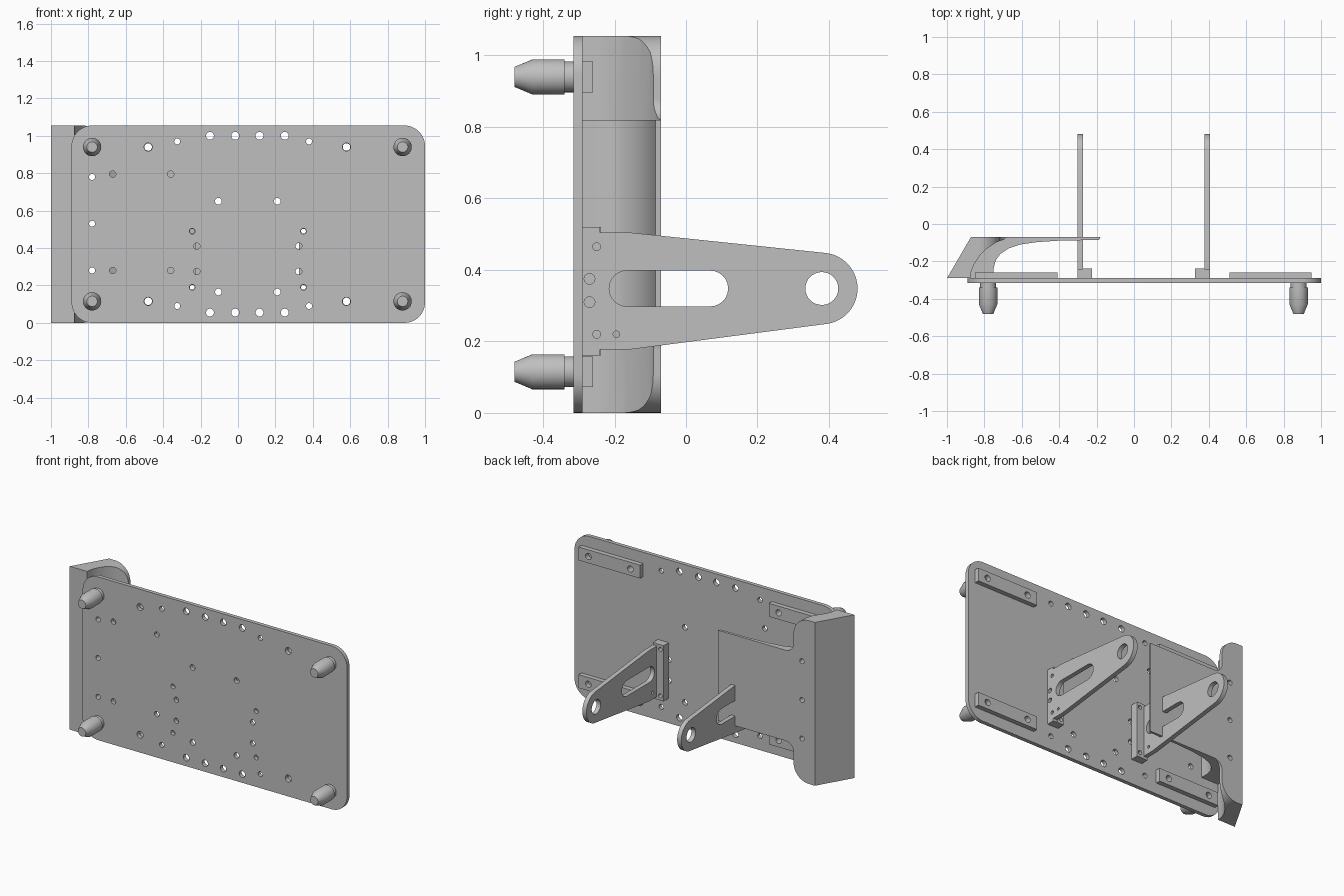
import bpy, bmesh
from math import sin, cos, radians, pi

cube = bpy.data.objects.get("Cube")
if cube:
    bpy.data.objects.remove(cube, do_unlink=True)

grey = bpy.data.materials.new("machined_grey")
grey.use_nodes = True
grey.diffuse_color = (0.52, 0.52, 0.52, 1)
grey.node_tree.nodes["Principled BSDF"].inputs["Base Color"].default_value = grey.diffuse_color


def arc(cx, cy, r, start, end, n=12):
    """Points on a circular arc, angles in degrees."""
    angles = [radians(start + (end - start) * i / n) for i in range(n + 1)]
    return [(cx + r * cos(a), cy + r * sin(a)) for a in angles]


def circle(cx, cy, r, n=24):
    return arc(cx, cy, r, 0, 360, n)[:-1]


def box(x0, y0, x1, y1):
    return [(x0, y0), (x1, y0), (x1, y1), (x0, y1)]


def finish(name, mesh):
    """Weld, fix normals, shade and colour a mesh, then add its object."""
    bm = bmesh.new()
    bm.from_mesh(mesh)
    bmesh.ops.remove_doubles(bm, verts=bm.verts, dist=1e-5)
    bmesh.ops.recalc_face_normals(bm, faces=bm.faces)
    for f in bm.faces:
        f.smooth = True
        f.material_index = 0
    bm.to_mesh(mesh)
    bm.free()
    mesh.set_sharp_from_angle(angle=radians(30))
    mesh.materials.clear()
    mesh.materials.append(grey)
    mesh.name = name
    ob = bpy.data.objects.new(name, mesh)
    bpy.context.collection.objects.link(ob)
    return ob


def sheet(name, outline, holes, axis, lo, hi):
    """Extrude a flat outline with holes along an axis, from lo to hi."""
    cu = bpy.data.curves.new(name, "CURVE")
    cu.dimensions = "2D"
    cu.fill_mode = "BOTH"
    cu.extrude = (hi - lo) / 2
    for loop in [outline] + holes:
        sp = cu.splines.new("POLY")
        sp.points.add(len(loop) - 1)
        for p, (a, b) in zip(sp.points, loop):
            p.co = (a, b, 0, 1)
        sp.use_cyclic_u = True
    tmp = bpy.data.objects.new(name + "_curve", cu)
    bpy.context.collection.objects.link(tmp)
    deps = bpy.context.evaluated_depsgraph_get()
    mesh = bpy.data.meshes.new_from_object(tmp.evaluated_get(deps))
    bpy.data.objects.remove(tmp, do_unlink=True)
    bpy.data.curves.remove(cu)
    mid = (lo + hi) / 2
    for v in mesh.vertices:
        a, b, c = v.co
        c += mid
        v.co = {"x": (c, a, b), "y": (a, c, b), "z": (a, b, c)}[axis]
    return finish(name, mesh)


H = 1.055            # plate height
BACK = -0.29         # rear face of the plate
PIN_X = (-0.78, 0.88)
ROWS = (0.115, 0.94)

# Base plate with rounded corners and drilled holes
R = 0.11
outline = (arc(1 - R, H - R, R, 0, 90) + arc(-0.89 + R, H - R, R, 90, 180)
           + arc(-0.89 + R, R, R, 180, 270) + arc(1 - R, R, R, 270, 360))
groups = [
    ((-0.15, -0.015, 0.115, 0.25), (0.055, 1.0), 0.021),
    ((-0.48, 0.58), ROWS, 0.022),
    ((-0.325, 0.38), (0.09, 0.97), 0.016),
    ((-0.105, 0.21), (0.165, 0.65), 0.018),
    ((-0.78,), (0.28, 0.53, 0.78), 0.016),
    ((-0.67, -0.36), (0.28, 0.795), 0.017),
    ((-0.245, 0.35), (0.19, 0.49), 0.015),
    ((-0.22, 0.325), (0.275, 0.41), 0.017),
]
holes = [circle(x, z, r) for xs, zs, r in groups for x in xs for z in zs]
sheet("base_plate", outline, holes, "y", -0.315, BACK)

# Backing strips behind the pins
for side, x0, drilled in (("right", -0.85, (-0.78, -0.48)), ("left", 0.51, (0.58, 0.88))):
    for level, z in zip(("lower", "upper"), ROWS):
        sheet(f"{level}_{side}_strip", box(x0, z - 0.043, x0 + 0.44, z + 0.043),
              [circle(x, z, 0.02) for x in drilled], "y", BACK, -0.26)

# Tapered locating pins on the front, turned from a profile
PIN = [(-0.48, 0.028), (-0.43, 0.049), (-0.34, 0.049), (-0.34, 0.043), (-0.30, 0.043)]


def pin(name, x, z, n=32):
    bm = bmesh.new()
    rings = [[bm.verts.new((x + px, y, z + pz)) for px, pz in circle(0, 0, r, n)]
             for y, r in PIN]
    for a, b in zip(rings, rings[1:]):
        for i in range(n):
            j = (i + 1) % n
            bm.faces.new((a[i], a[j], b[j], b[i]))
    bm.faces.new(rings[0])
    bm.faces.new(rings[-1])
    mesh = bpy.data.meshes.new(name)
    bm.to_mesh(mesh)
    bm.free()
    finish(name, mesh)


for side, x in zip(("right", "left"), PIN_X):
    for level, z in zip(("lower", "upper"), ROWS):
        pin(f"{level}_{side}_pin", x, z)

# Two slotted arms with an eye at the end, each on a drilled foot
EYE = (0.38, 0.348)
arm = ([(BACK, 0.16), (-0.24, 0.16), (-0.24, 0.177), (-0.16, 0.177)]
       + arc(*EYE, 0.1, -84, 84, 24)
       + [(-0.16, 0.505), (-0.24, 0.505), (-0.24, 0.52), (BACK, 0.52)])
slot = arc(0.068, 0.348, 0.05, -90, 90) + arc(-0.165, 0.348, 0.05, 90, 270)
arm_holes = [slot, circle(*EYE, 0.046, 32),
             circle(-0.27, 0.31, 0.015), circle(-0.27, 0.375, 0.015),
             circle(-0.25, 0.465, 0.011), circle(-0.25, 0.22, 0.011),
             circle(-0.195, 0.22, 0.009)]
for side, x0, f0, hx in (("right", -0.302, -0.273, -0.245), ("left", 0.376, 0.327, 0.35)):
    sheet(f"{side}_arm", arm, arm_holes, "x", x0, x0 + 0.029)
    sheet(f"{side}_arm_foot", box(f0, 0.16, f0 + 0.049, 0.52),
          [circle(hx, z, 0.013) for z in (0.19, 0.49)], "y", BACK, -0.238)

# Cover: thick middle with a flange, drilled through near the edge
LOW, HIGH = 0.235, 0.82
outer = [(-1, BACK), (-0.872, -0.07)]
mid_inner = [(-0.18, -0.07), (-0.187, -0.085), (-0.4, -0.089), (-0.52, -0.097),
             (-0.61, -0.11), (-0.67, -0.13), (-0.715, -0.16), (-0.74, -0.195),
             (-0.75, -0.235), (-0.75, BACK)]
middle = sheet("cover_middle", (outer + mid_inner)[::-1], [], "z", LOW, HIGH)
drill = sheet("drill_cutter", circle(-0.78, 0.28, 0.016), [], "y", -0.4, 0.1)
rows = drill.modifiers.new("rows", "ARRAY")
rows.count = 3
rows.use_relative_offset = False
rows.use_constant_offset = True
rows.constant_offset_displace = (0, 0, 0.25)


def boolean(target, cutter, operation):
    """Apply a boolean and discard the cutter."""
    mod = target.modifiers.new("cut", "BOOLEAN")
    mod.operation = operation
    mod.solver = "EXACT"
    mod.object = cutter
    deps = bpy.context.evaluated_depsgraph_get()
    mesh = bpy.data.meshes.new_from_object(target.evaluated_get(deps))
    name = target.name
    bpy.data.objects.remove(target, do_unlink=True)
    bpy.data.objects.remove(cutter, do_unlink=True)
    return finish(name, mesh)


boolean(middle, drill, "DIFFERENCE")

# Cover ends: thin curved wall trimmed to a rounded shoulder
end_inner = [(-0.655, -0.07), (-0.70, -0.083), (-0.74, -0.1), (-0.785, -0.13),
             (-0.825, -0.17), (-0.855, -0.215), (-0.871, -0.255), (-0.875, BACK)]
shoulder = ([(-1.1, HIGH - 0.1), (-0.66, HIGH - 0.1), (-0.66, HIGH)]
            + arc(-0.66, HIGH + 0.06, 0.06, 270, 180)
            + arc(-0.83, H - 0.11, 0.11, 0, 90)
            + [(-1.1, H)])
for level, flip in (("upper", False), ("lower", True)):
    lo, hi = (0, LOW) if flip else (HIGH, H)
    trim = [(x, H - z) for x, z in shoulder] if flip else shoulder
    end = sheet(f"cover_{level}_end", (outer + end_inner)[::-1], [], "z", lo, hi)
    cutter = sheet("shoulder_cutter", trim, [], "y", -0.5, 0.2)
    boolean(end, cutter, "INTERSECT")
